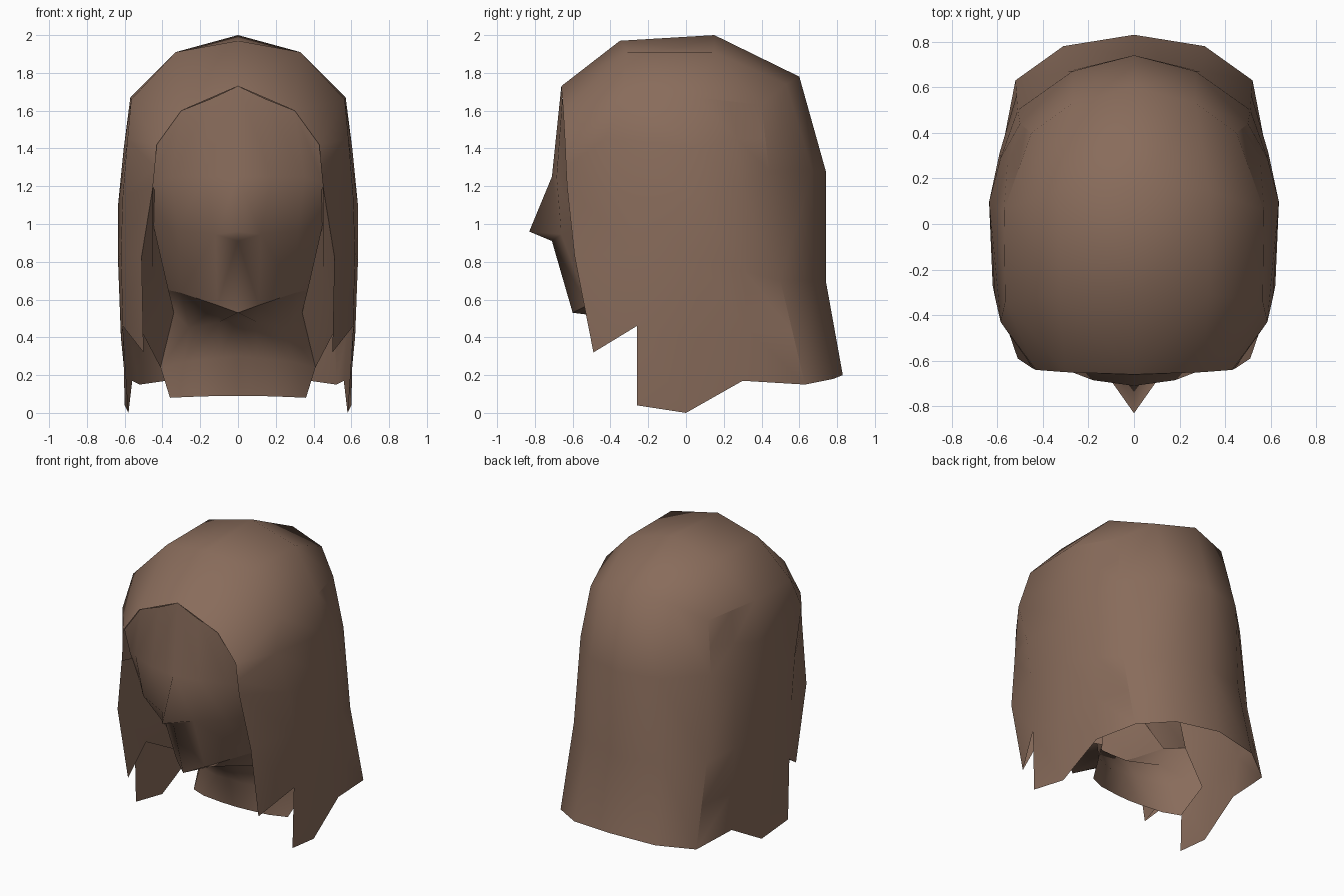
import bpy, bmesh

if "Cube" in bpy.data.objects:
    bpy.data.objects.remove(bpy.data.objects["Cube"])

brown = bpy.data.materials.new("warm brown")
brown.diffuse_color = (0.25, 0.15, 0.105, 1)
brown.use_nodes = True
brown.node_tree.nodes["Principled BSDF"].inputs["Base Color"].default_value = brown.diffuse_color


def mid(a, b, t=0.5):
    return tuple(p + (q - p) * t for p, q in zip(a, b))


def sheet(name, patches, angle=1.2):
    """Loft each patch (rows of half-side points), mirror it over x and weld it."""
    bm = bmesh.new()
    for rows in patches:
        for side in (1, -1):
            grid = [[bm.verts.new((side * x, y, z)) for x, y, z in r] for r in rows]
            for a, b in zip(grid, grid[1:]):
                for i in range(len(a) - 1):
                    bm.faces.new((a[i], a[i + 1], b[i + 1], b[i]))
    bmesh.ops.remove_doubles(bm, verts=bm.verts, dist=0.002)
    bmesh.ops.dissolve_degenerate(bm, edges=bm.edges, dist=0.001)
    bmesh.ops.recalc_face_normals(bm, faces=bm.faces)
    bm.normal_update()
    if name == "hair":  # outside of the hair points up at the crown
        if max(bm.faces, key=lambda f: f.calc_center_median().z).normal.z < 0:
            bmesh.ops.reverse_faces(bm, faces=bm.faces)
    elif name in ("face", "neck"):  # these look forwards
        if sum(f.normal.y * f.calc_area() for f in bm.faces) > 0:
            bmesh.ops.reverse_faces(bm, faces=bm.faces)
    me = bpy.data.meshes.new(name)
    bm.to_mesh(me)
    bm.free()
    me.materials.append(brown)
    ob = bpy.data.objects.new(name, me)
    bpy.context.collection.objects.link(ob)
    bpy.ops.object.select_all(action='DESELECT')
    ob.select_set(True)
    bpy.context.view_layer.objects.active = ob
    bpy.ops.object.shade_smooth_by_angle(angle=angle)
    return ob


# Hair crown and back: three strips running from the forehead to the nape
middle = [(0, -.66, 1.73), (0, -.35, 1.97), (0, .15, 2), (0, .6, 1.78),
          (0, .74, 1.28), (0, .74, .7), (0, .83, .2)]
inner = [(.3, -.65, 1.6), (.33, -.31, 1.91), (.33, .15, 1.91), (.27, .53, 1.74),
         (.27, .67, 1.28), (.29, .67, .7), (.31, .78, .18)]
outer = [(.43, -.64, 1.42), (.565, -.34, 1.66), (.57, .06, 1.67), (.45, .4, 1.63),
         (.5, .44, 1.28), (.51, .5, .7), (.52, .63, .15)]

# Hair sides, row by row downwards
side = [
    [outer[0], outer[1], outer[2], mid(outer[2], outer[3]), outer[3]],
    [(.44, -.635, 1.3), (.585, -.43, 1.45), (.605, .08, 1.4), (.555, .27, 1.45),
     mid(outer[3], outer[4])],
    [(.45, -.63, 1.2), (.61, -.32, 1.15), (.635, .1, 1.1), (.585, .29, 1.2), outer[4]],
    [(.51, -.59, .83), (.62, -.27, .85), (.635, .08, .8), (.59, .31, .75), outer[5]],
]
front_lock = [side[3][:2], [(.5, -.49, .32), (.61, -.26, .46)]]
side_lock = [
    side[3][1:],
    [(.61, -.26, .46), (.62, .03, .4), (.58, .32, .45), mid(outer[5], outer[6])],
    [(.6, -.26, .04), (.58, 0, 0), (.56, .3, .17), outer[6]],
]
sheet("hair", [[middle, inner, outer], side, front_lock, side_lock])

# Inner side of the locks, running back to the neck
sheet("hair_lining", [[
    [(.45, -.63, 1.2), (.43, -.38, 1.15), (.42, -.12, 1.1)],
    [(.51, -.59, .83), (.45, -.3, .75), (.34, .1, .53)],
    [(.5, -.49, .32), (.53, -.25, .47), (.41, .18, .24)],
]])

# Face with a pointed nose
sheet("face", [
    [
        [(0, -.66, 1.73), (.15, -.655, 1.66), (.3, -.64, 1.6), (.43, -.63, 1.42)],
        [(0, -.71, 1.25), (.18, -.685, 1.25), (.35, -.62, 1.25), (.45, -.54, 1.22)],
        [(0, -.83, .96), (.12, -.66, .945), (.32, -.58, .97), (.45, -.44, 1.0)],
    ],
    [
        [(0, -.83, .96), (.12, -.66, .945)],
        [(0, -.71, .91), (.12, -.66, .945)],
    ],
    [
        [(0, -.71, .91), (.12, -.66, .945), (.32, -.58, .97), (.45, -.44, 1.0)],
        [(0, -.6, .53), (.11, -.52, .57), (.3, -.32, .635), (.37, -.15, .65)],
    ],
], 1.2)

# Underside of the jaw and the front of the neck
sheet("neck", [[
    [(0, -.6, .53), (.11, -.52, .57), (.3, -.32, .635), (.37, -.15, .65)],
    [(0, -.22, .5), (.1, -.19, .48), (.26, -.06, .45), (.34, .1, .53)],
    [(0, -.1, .3), (.1, -.09, .29), (.29, 0, .27), (.41, .18, .24)],
    [(0, -.05, .09), (.1, -.045, .09), (.25, -.02, .085), (.36, .03, .08)],
]], 0.9)
